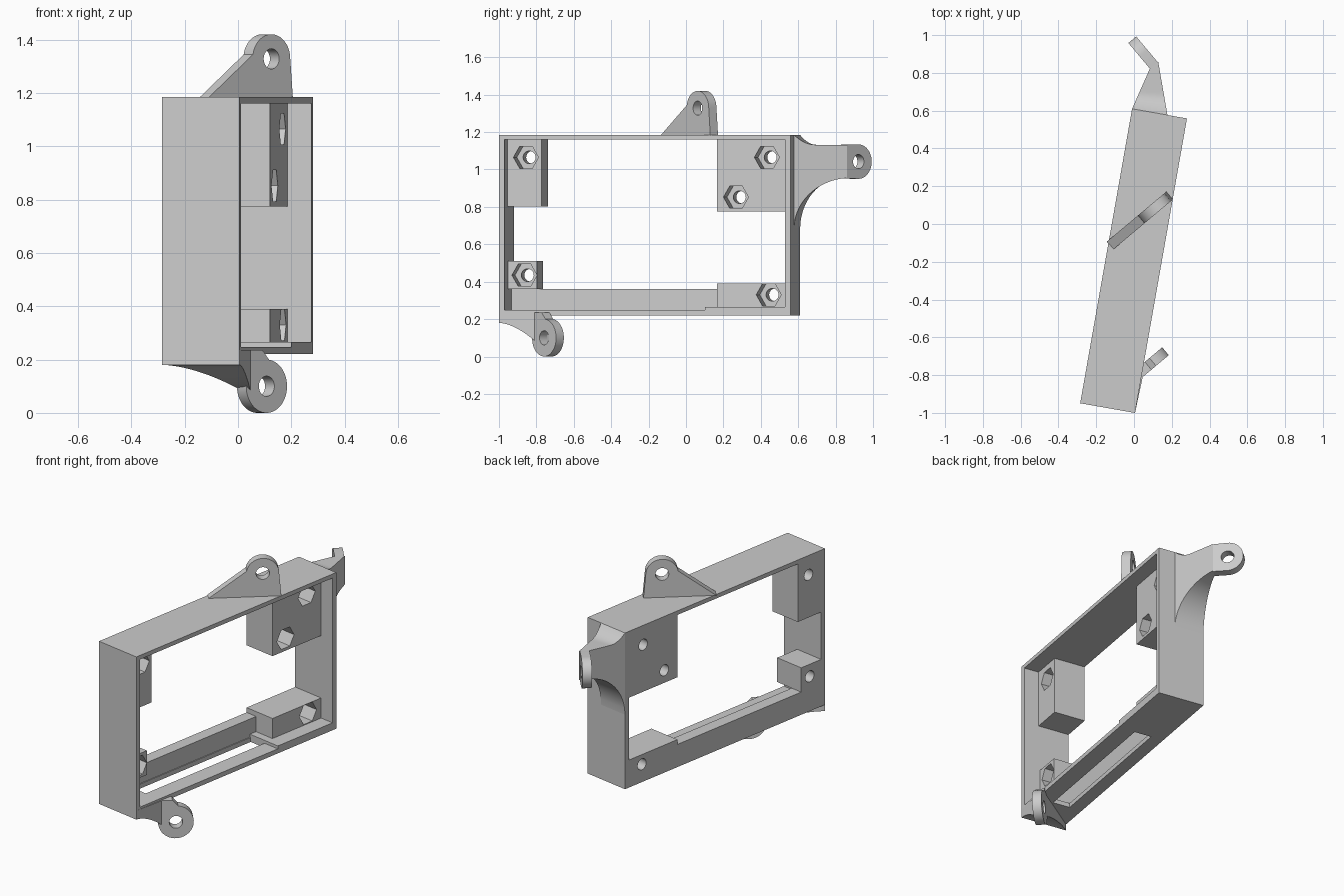
import bpy, bmesh, math
from mathutils import Matrix, Vector

if "Cube" in bpy.data.objects:
    bpy.data.objects.remove(bpy.data.objects["Cube"])

# Frame axes: local x = depth, local y = length, z = up; turned 10 degrees
W, L, Z0, Z1 = 0.295, 1.583, 0.22, 1.185
FRAME = Matrix.Translation((-0.285, -0.949, 0)) @ Matrix.Rotation(math.radians(-10), 4, 'Z')
TH = 0.054


def finish(name, bm, matrix=Matrix()):
    bmesh.ops.transform(bm, matrix=matrix, verts=bm.verts)
    bmesh.ops.recalc_face_normals(bm, faces=bm.faces)
    me = bpy.data.meshes.new(name)
    bm.to_mesh(me)
    bm.free()
    ob = bpy.data.objects.new(name, me)
    bpy.context.collection.objects.link(ob)
    return ob


def box(name, lo, hi, matrix=FRAME):
    bm = bmesh.new()
    bmesh.ops.create_cube(bm, size=1)
    for v in bm.verts:
        v.co = Vector([(a + b) / 2 + c * (b - a) for a, b, c in zip(lo, hi, v.co)])
    return finish(name, bm, matrix)


def loft(name, rings, matrix=Matrix()):
    bm = bmesh.new()
    vs = [[bm.verts.new(p) for p in r] for r in rings]
    n = len(rings[0])
    for a, b in zip(vs, vs[1:]):
        for i in range(n):
            j = (i + 1) % n
            bm.faces.new((a[i], a[j], b[j], b[i]))
    bm.faces.new(vs[0])
    bm.faces.new(vs[-1][::-1])
    return finish(name, bm, matrix)


def circle(r, n, a0=0.0, a1=None, cx=0.0, cz=0.0):
    if a1 is None:
        angs = [2 * math.pi * i / n for i in range(n)]
    else:
        angs = [math.radians(a0 + (a1 - a0) * i / n) for i in range(n + 1)]
    return [(cx + r * math.cos(a), cz + r * math.sin(a)) for a in angs]


def cut(ob, cutter):
    m = ob.modifiers.new("cut", 'BOOLEAN')
    m.operation, m.object, m.solver = 'DIFFERENCE', cutter, 'EXACT'
    cutter.hide_render = True
    bpy.context.view_layer.objects.active = ob
    bpy.ops.object.modifier_apply(modifier=m.name)
    bpy.data.objects.remove(cutter)


def smooth(ob):
    bpy.ops.object.select_all(action='DESELECT')
    ob.select_set(True)
    bpy.context.view_layer.objects.active = ob
    bpy.ops.object.shade_smooth_by_angle(angle=math.radians(30))


# Thin rectangular shell, open on both sides, with a slot in the floor
shell = box("frame_shell", (0, 0, Z0), (W, L, Z1))
cut(shell, box("cavity", (-0.1, 0.03, 0.248), (0.5, L - 0.03, 1.16)))
cut(shell, box("slot", (0.08, 0.18, 0.0), (0.19, 1.12, 0.5)))
box("floor_lip", (0, 0.03, 0.245), (0.075, 1.18, 0.36))
box("floor_step", (0.07, 1.12, 0.245), (W, L - 0.03, 0.266))


# Mounting blocks with hexagonal nut pockets and bolt holes
def block(name, y0, y1, z0, z1, depth, nuts):
    ob = box(name, (0, y0, z0), (depth, y1, z1))
    for y, z in nuts:
        hexa = circle(0.068, 6, cx=y, cz=z)
        hole = circle(0.034, 24, cx=y, cz=z)
        cut(ob, loft("pocket", [[(x, *p) for p in hexa] for x in (0.095, 0.4)], FRAME))
        cut(ob, loft("bolt_hole", [[(x, *p) for p in hole] for x in (-0.1, 0.15)], FRAME))
    smooth(ob)


block("block_front_top", 0.029, 0.215, 0.802, 1.161, 0.2, [(0.13, 1.065)])
block("block_front_bottom", 0.029, 0.188, 0.36, 0.51, 0.19, [(0.12, 0.435)])
block("block_back_top", 1.168, L - 0.029, 0.775, 1.161, 0.205, [(1.439, 1.065), (1.271, 0.852)])
block("block_back_bottom", 1.168, L - 0.029, 0.247, 0.39, 0.205, [(1.449, 0.33)])


# Flat rounded lugs with a hole; profile is (along, up) about the hole centre
def lug(name, centre, angle, profile):
    m = Matrix.Translation(centre) @ Matrix.Rotation(math.radians(angle), 4, 'Z')
    ob = loft(name, [[(t, y, z) for t, z in profile] for y in (-TH / 2, TH / 2)], m)
    cut(ob, loft("lug_hole", [[(t, y, z) for t, z in circle(0.038, 32)] for y in (-0.1, 0.1)], m))
    smooth(ob)


lug("top_lug", (0.108, 0.083, 1.328), 40,
    [(0.105, -0.145)] + circle(0.092, 24, 2, 170) + [(-0.307, -0.145)])
lug("back_lug", (0.05, 0.905, 1.042), 130,
    [(-0.085, -0.09)] + circle(0.092, 24, -90, 90) + [(-0.085, 0.09)])
lug("bottom_lug", (0.09, -0.738, 0.1), 40,
    circle(0.1, 32, -175, 83) + [(-0.02, 0.135), (-0.1, 0.135)])


# Flared arms blending the frame ends into the back and bottom lugs
def arm(name, a0, a1, b0, b1, low, high, steps=20):
    rings = []
    for i in range(steps + 1):
        p = (i / steps) ** 1.5
        a, b = Vector(a0).lerp(Vector(a1), p), Vector(b0).lerp(Vector(b1), p)
        rings.append([(*a, low(p)), (*b, low(p)), (*b, high(p)), (*a, high(p))])
    smooth(loft(name, rings))


def on_frame(x, y):
    return (FRAME @ Vector((x, y, 0))).xy


arm("back_arm", on_frame(0, L), (0.085, 0.825), on_frame(0.19, L), (0.128, 0.86),
    lambda p: 0.68 + 0.275 * math.sqrt(1 - (1 - 0.93 * p) ** 2),
    lambda p: 1.132 + 0.053 * max(0, 1 - p / 0.4) ** 2)
arm("bottom_arm", on_frame(0, 0), (0.012, -0.768), on_frame(W, 0), (0.046, -0.81),
    lambda p: 0.18 - 0.095 * p ** 1.7, lambda p: 0.235)
